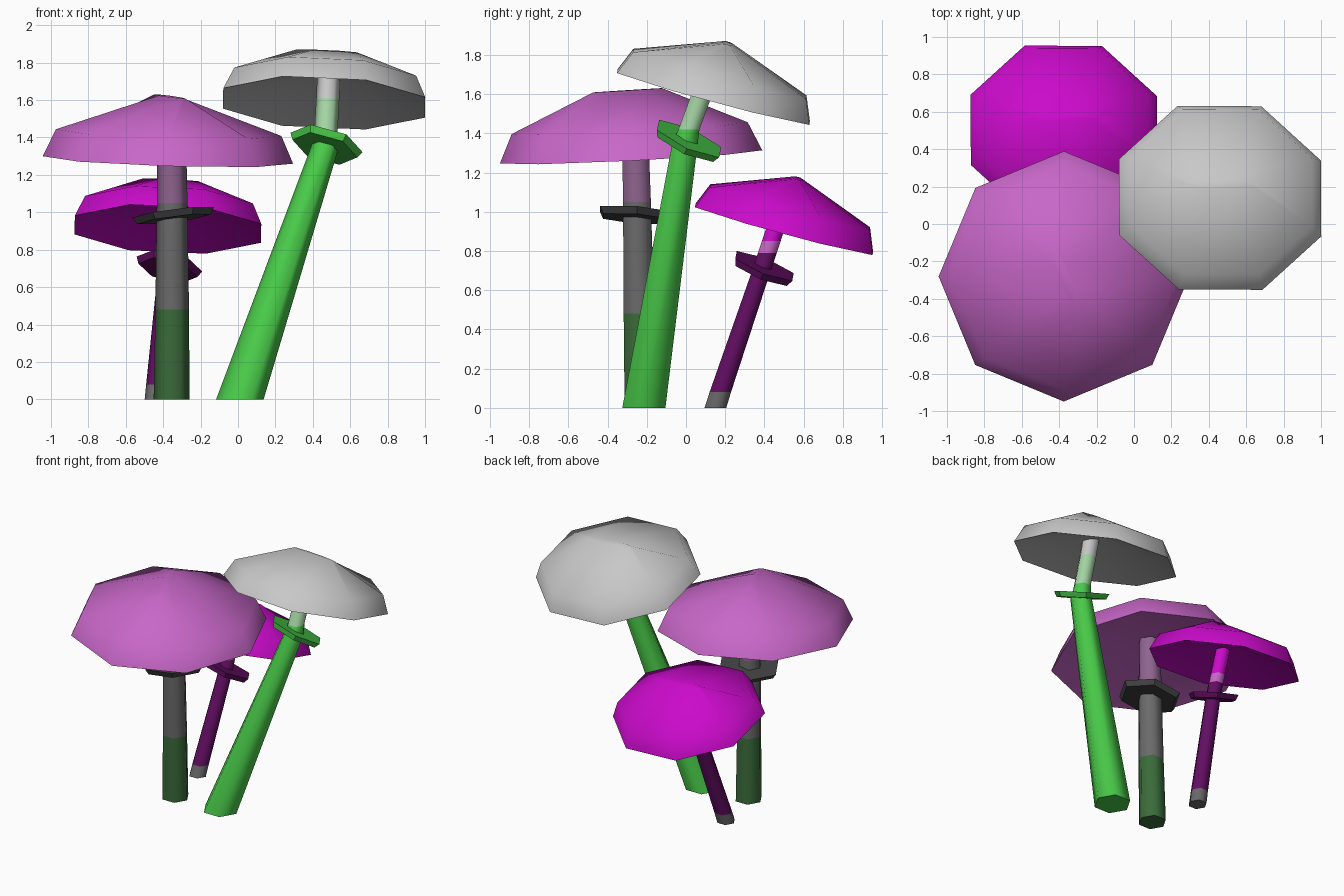
import bpy, bmesh
from math import cos, sin, pi, radians
from mathutils import Vector, Matrix

cube = bpy.data.objects.get("Cube")
if cube:
    bpy.data.objects.remove(cube, do_unlink=True)


def material(name, rgb):
    lin = [((c / 255 + 0.055) / 1.055) ** 2.4 if c > 10 else c / 255 / 12.92 for c in rgb]
    m = bpy.data.materials.new(name)
    m.use_nodes = True
    m.diffuse_color = (*lin, 1)
    m.node_tree.nodes["Principled BSDF"].inputs["Base Color"].default_value = (*lin, 1)
    return m


light_grey = material("light grey", (200, 200, 200))
magenta = material("magenta", (204, 10, 204))
orchid = material("orchid", (200, 103, 200))
green = material("green", (73, 203, 73))
pale_green = material("pale green", (165, 212, 165))
dark_green = material("dark green", (58, 107, 58))
mid_grey = material("mid grey", (106, 106, 106))
mauve = material("mauve", (143, 100, 143))
dark_purple = material("dark purple", (100, 14, 100))
charcoal = material("charcoal", (66, 67, 66))


def finish(name, bm, mats, matrix=None, smooth=True):
    """Turn a bmesh into a named object with its materials."""
    bmesh.ops.recalc_face_normals(bm, faces=bm.faces)
    mesh = bpy.data.meshes.new(name)
    bm.to_mesh(mesh)
    bm.free()
    for m in mats:
        mesh.materials.append(m)
    ob = bpy.data.objects.new(name, mesh)
    bpy.context.collection.objects.link(ob)
    if matrix:
        ob.matrix_world = matrix
    if smooth:
        bpy.ops.object.select_all(action="DESELECT")
        ob.select_set(True)
        bpy.context.view_layer.objects.active = ob
        bpy.ops.object.shade_smooth_by_angle(angle=radians(65))


def ring(bm, n, rx, ry, centre, turn=0.0):
    return [bm.verts.new(Vector(centre) + Vector((rx * cos(a), ry * sin(a), 0)))
            for a in (2 * pi * i / n + turn for i in range(n))]


def bridge(bm, a, b, index=0):
    n = len(a)
    for i in range(n):
        j = (i + 1) % n
        bm.faces.new((a[i], a[j], b[j], b[i])).material_index = index


def placed(centre, normal, turn=0.0):
    tilt = Vector((0, 0, 1)).rotation_difference(Vector(normal))
    return Matrix.Translation(centre) @ tilt.to_matrix().to_4x4() @ Matrix.Rotation(turn, 4, "Z")


def stem(name, sections, bands):
    """Six-sided bent stem; each band colours the span between two sections."""
    bm = bmesh.new()
    rings = [ring(bm, 6, r, r, p) for p, r in sections]
    mats = list(dict.fromkeys(bands))
    for a, b, m in zip(rings, rings[1:], bands):
        bridge(bm, a, b, mats.index(m))
    bm.faces.new(rings[0])
    bm.faces.new(rings[-1]).material_index = mats.index(bands[-1])
    finish(name, bm, mats)


def collar(name, centre, normal, radius, mat):
    """Thin six-sided skirt around the stem."""
    bm = bmesh.new()
    low = ring(bm, 6, radius * 0.9, radius * 0.9, (0, 0, -0.022))
    high = ring(bm, 6, radius, radius, (0, 0, 0.015))
    bridge(bm, low, high)
    bm.faces.new(low)
    bm.faces.new(high)
    finish(name, bm, [mat], placed(centre, normal), smooth=False)


def cap(name, centre, normal, radius, height, squash, turn, mat):
    """Eight-sided cap: steep rim, sloping crown up to a short ridge, hollow below."""
    bm = bmesh.new()
    half = pi / 8
    rim = ring(bm, 8, radius, radius * squash, (0, 0, 0), half)
    shoulder = ring(bm, 8, radius * 0.9, radius * 0.9 * squash, (0, 0, height * 0.43), half)
    ridge = ring(bm, 8, radius * 0.3, radius * 0.05, (0, 0, height), half)
    bridge(bm, rim, shoulder)
    bridge(bm, shoulder, ridge)
    bm.faces.new(ridge)
    hollow = bm.verts.new((0, 0, height * 0.5))
    for i in range(8):
        bm.faces.new((rim[i], rim[i - 1], hollow))
    finish(name, bm, [mat], placed(centre, normal, turn))


# Front mushroom, upright
stem("front_stem",
     [((-0.355, -0.23, 0), 0.096), ((-0.352, -0.24, 0.48), 0.09),
      ((-0.352, -0.25, 1.05), 0.082), ((-0.355, -0.26, 1.42), 0.077)],
     [dark_green, mid_grey, mauve])
collar("front_collar", (-0.345, -0.25, 0.985), (-0.13, 0.08, 0.98), 0.22, charcoal)
cap("front_cap", (-0.375, -0.28, 1.28), (0.03, -0.05, 1), 0.67, 0.34, 1.0,
    radians(112.5), orchid)

# Tall mushroom, leaning to the left and back
stem("tall_stem",
     [((0.01, -0.215, 0), 0.127), ((0.465, -0.005, 1.35), 0.075), ((0.47, 0.015, 1.42), 0.062),
      ((0.48, 0.085, 1.61), 0.062), ((0.485, 0.12, 1.72), 0.062)],
     [green, green, pale_green, light_grey])
collar("tall_collar", (0.47, 0.01, 1.36), (0.26, 0.4, 0.87), 0.2, green)
cap("tall_cap", (0.46, 0.14, 1.585), (0.045, 0.26, 0.965), 0.585, 0.285, 0.94, 0, light_grey)

# Small mushroom, leaning back
stem("small_stem",
     [((-0.435, 0.15, 0), 0.064), ((-0.428, 0.175, 0.08), 0.063), ((-0.372, 0.385, 0.7), 0.055),
      ((-0.37, 0.415, 0.79), 0.055), ((-0.37, 0.435, 0.85), 0.055), ((-0.37, 0.49, 1.02), 0.055)],
     [mid_grey, dark_purple, dark_purple, orchid, magenta])
collar("small_collar", (-0.37, 0.395, 0.71), (0.22, 0.36, 0.9), 0.18, dark_purple)
cap("small_cap", (-0.375, 0.5, 0.91), (0.045, 0.26, 0.965), 0.54, 0.27, 0.94, 0, magenta)
